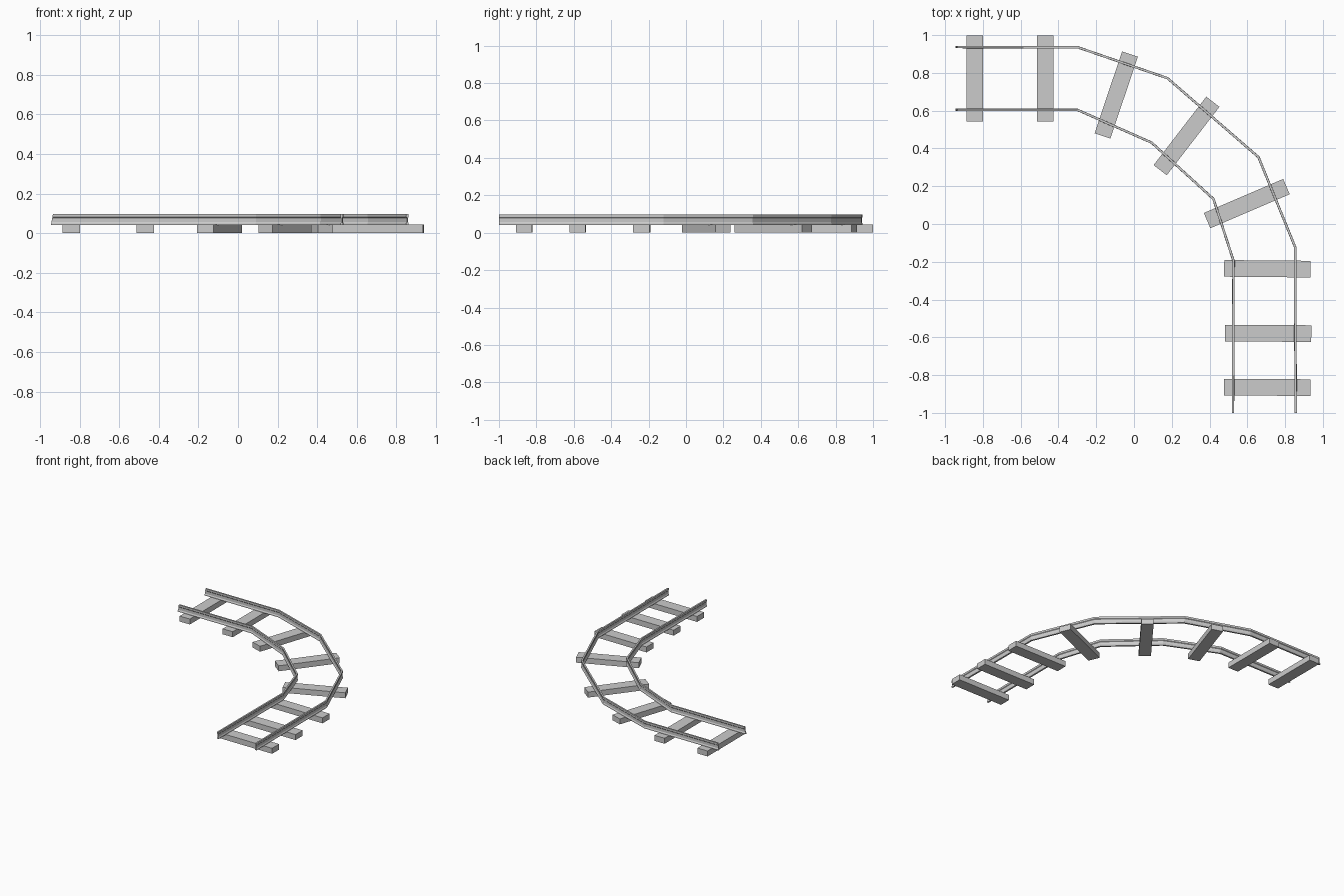
import bpy, bmesh, math
from mathutils import Vector, Matrix

if "Cube" in bpy.data.objects:
    bpy.data.objects.remove(bpy.data.objects["Cube"])

RAIL_Z, RAIL_H = 0.042, 0.055


def make_object(name, bm):
    bmesh.ops.recalc_face_normals(bm, faces=bm.faces)
    mesh = bpy.data.meshes.new(name)
    bm.to_mesh(mesh)
    bm.free()
    obj = bpy.data.objects.new(name, mesh)
    bpy.context.collection.objects.link(obj)
    return obj


def sleeper(name, x, y, angle):
    bm = bmesh.new()
    place = (Matrix.Translation((x, y, 0.0215))
             @ Matrix.Rotation(math.radians(angle), 4, 'Z')
             @ Matrix.Diagonal((0.457, 0.088, 0.043, 1)))
    bmesh.ops.create_cube(bm, size=1, matrix=place)
    make_object(name, bm)


# Half of the rail section: foot, web and head
half = [(0.0065, 0), (0.0065, 0.008), (0.003, 0.014),
        (0.003, 0.036), (0.006, 0.040), (0.006, RAIL_H)]
section = half + [(-u, v) for u, v in reversed(half)]


def rail(name, path):
    """Sweep the section along the path with mitred corners."""
    bm = bmesh.new()
    pts = [Vector(p) for p in path]
    dirs = [(b - a).normalized() for a, b in zip(pts, pts[1:])]
    rings = []
    for i, p in enumerate(pts):
        d0, d1 = dirs[max(i - 1, 0)], dirs[min(i, len(dirs) - 1)]
        t = (d0 + d1).normalized()
        side = Vector((-t.y, t.x)) / t.dot(d0)
        ring = []
        for u, v in section:
            q = p + side * u
            if i == 0:  # slanted cut on the first end
                q += dirs[0] * 0.010 * v / RAIL_H
            ring.append(bm.verts.new((q.x, q.y, RAIL_Z + v)))
        rings.append(ring)
    n = len(section)
    for a, b in zip(rings, rings[1:]):
        for k in range(n):
            bm.faces.new((a[k], a[(k + 1) % n], b[(k + 1) % n], b[k]))
    bm.faces.new(rings[0])
    bm.faces.new(rings[-1])
    make_object(name, bm)


# Rails
rail("outer_rail", [(-0.945, 0.937), (-0.299, 0.936), (0.177, 0.772),
                    (0.659, 0.354), (0.853, -0.122), (0.856, -1.0)])
rail("inner_rail", [(-0.945, 0.604), (-0.299, 0.604), (0.093, 0.431),
                    (0.421, 0.132), (0.527, -0.196), (0.524, -1.0)])

# Sleepers: centre and direction of the long side
for i, (x, y, angle) in enumerate([
        (-0.843, 0.770, 90), (-0.469, 0.770, 90), (-0.094, 0.683, 71.5),
        (0.278, 0.466, 52.4), (0.597, 0.108, 23.2), (0.706, -0.237, -0.5),
        (0.710, -0.579, -0.3), (0.706, -0.865, -0.3)]):
    sleeper(f"sleeper_{i + 1}", x, y, angle)
